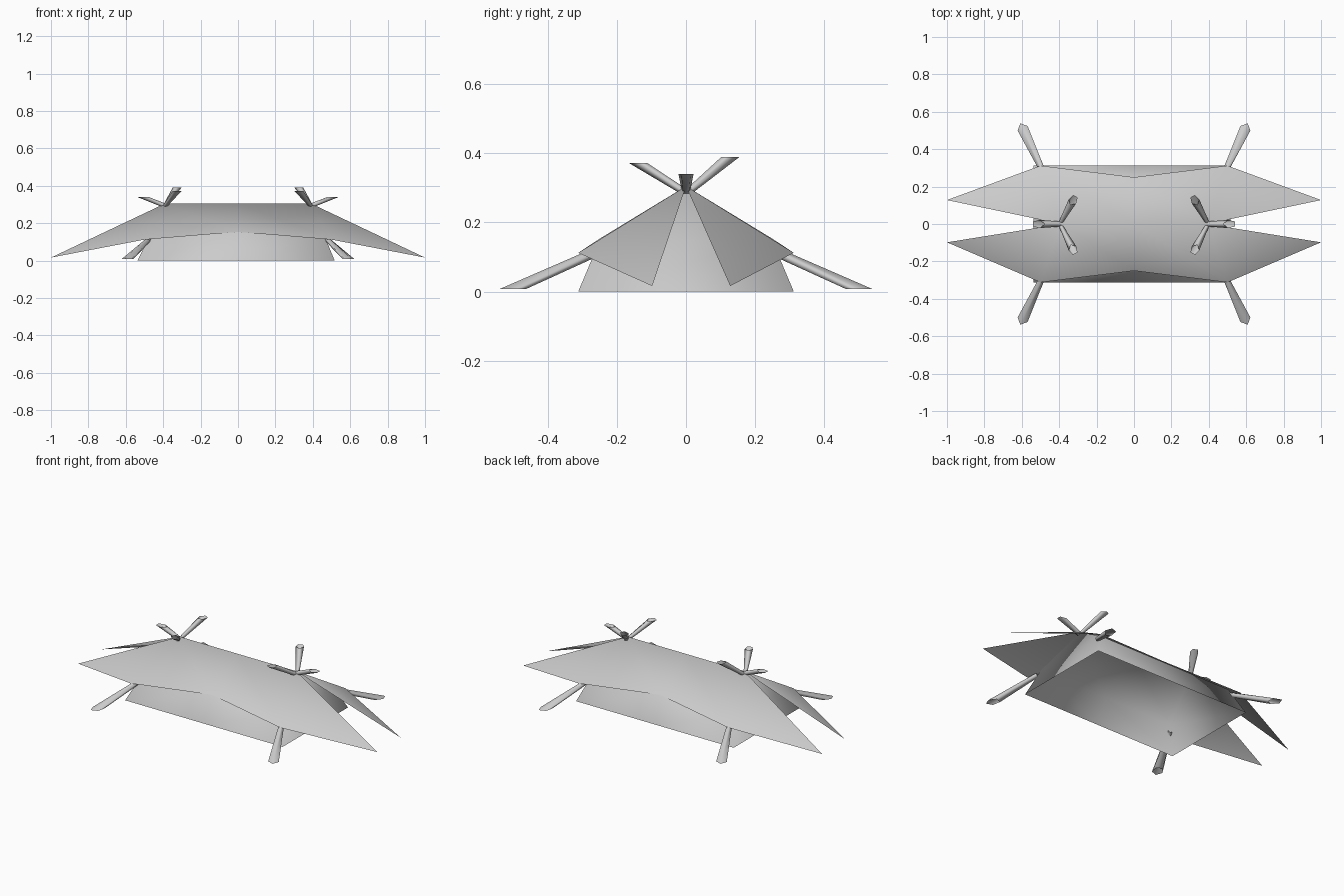
import bpy
import math
from mathutils import Vector

cube = bpy.data.objects.get("Cube")
if cube:
    bpy.data.objects.remove(cube)

GREY = (0.6, 0.6, 0.6, 1)
canvas = bpy.data.materials.new("light_grey")
canvas.use_nodes = True
canvas.diffuse_color = GREY
canvas.node_tree.nodes["Principled BSDF"].inputs["Base Color"].default_value = GREY


def build(name, verts, faces):
    mesh = bpy.data.meshes.new(name)
    mesh.from_pydata(verts, [], faces)
    mesh.materials.append(canvas)
    for poly in mesh.polygons:
        poly.use_smooth = True
    obj = bpy.data.objects.new(name, mesh)
    bpy.context.collection.objects.link(obj)


def pole(name, start, end, thin, wide, long, sides=5):
    """Flared hollow pole from start to end, with its wide end cut level."""
    start, end = Vector(start), Vector(end)
    axis = (end - start).normalized()
    side = axis.cross(Vector((0, 0, 1))).normalized()
    up = side.cross(axis)
    flat = Vector((axis.x, axis.y, 0)).normalized()
    if end.z > start.z:
        flat.negate()
    angles = [math.tau * i / sides for i in range(sides)]
    verts = [start + thin * (math.sin(a) * side + math.cos(a) * up) for a in angles]
    verts += [end + wide * math.sin(a) * side + long * math.cos(a) * flat for a in angles]
    build(name, verts, [(i, (i + 1) % sides, sides + (i + 1) % sides, sides + i)
                        for i in range(sides)])


def ring(x0, x1, y, z):
    mid = (x0 + x1) / 2
    return [(x0, -y, z), (mid, -y, z), (x1, -y, z),
            (x1, y, z), (mid, y, z), (x0, y, z)]


# Inner tent, open below: steep lower wall, sloping upper wall up to a ridge
verts = ring(-0.537, 0.517, 0.312, 0) + ring(-0.466, 0.456, 0.25, 0.147)
verts += [(-0.39, 0, 0.297), (0, 0, 0.297), (0.39, 0, 0.297)]
faces = [(i, (i + 1) % 6, 6 + (i + 1) % 6, 6 + i) for i in range(6)]
faces += [(6, 7, 13, 12), (7, 8, 14, 13), (8, 9, 14),
          (9, 10, 13, 14), (10, 11, 12, 13), (11, 6, 12)]
build("inner_tent", verts, faces)

# Outer fly sheet: two draped panels sharing the ridge, each with winged tips
verts = [(-0.39, 0, 0.305), (0, 0, 0.305), (0.39, 0, 0.305)]
faces = []
for s, tip_y in ((-1, 0.098), (1, 0.128)):
    n = len(verts)
    verts += [(-1, s * tip_y, 0.016), (-0.5, s * 0.312, 0.112),
              (0, s * 0.25, 0.153), (0.5, s * 0.312, 0.112), (1, s * tip_y, 0.016)]
    panel = [(0, n, n + 1), (0, n + 1, n + 2, 1), (1, n + 2, n + 3, 2), (2, n + 3, n + 4)]
    faces += panel if s < 0 else [tuple(reversed(f)) for f in panel]
build("fly_sheet", verts, faces)

# Ground poles at the eaves and flared pole ends above the ridge
for sx, lr in ((-1, "right"), (1, "left")):
    for sy, fb, top_y, top_z in ((-1, "front", 0.138, 0.372), (1, "back", 0.128, 0.39)):
        pole(f"ground_pole_{fb}_{lr}", (sx * 0.476, sy * 0.257, 0.115),
             (sx * 0.59, sy * 0.5, 0.008), 0.014, 0.031, 0.042)
        pole(f"ridge_pole_{fb}_{lr}", (sx * 0.39, sy * 0.012, 0.293),
             (sx * 0.325, sy * top_y, top_z), 0.011, 0.024, 0.029)
    pole(f"ridge_pole_end_{lr}", (sx * 0.38, 0, 0.288),
         (sx * 0.512, 0, 0.34), 0.013, 0.023, 0.034)
